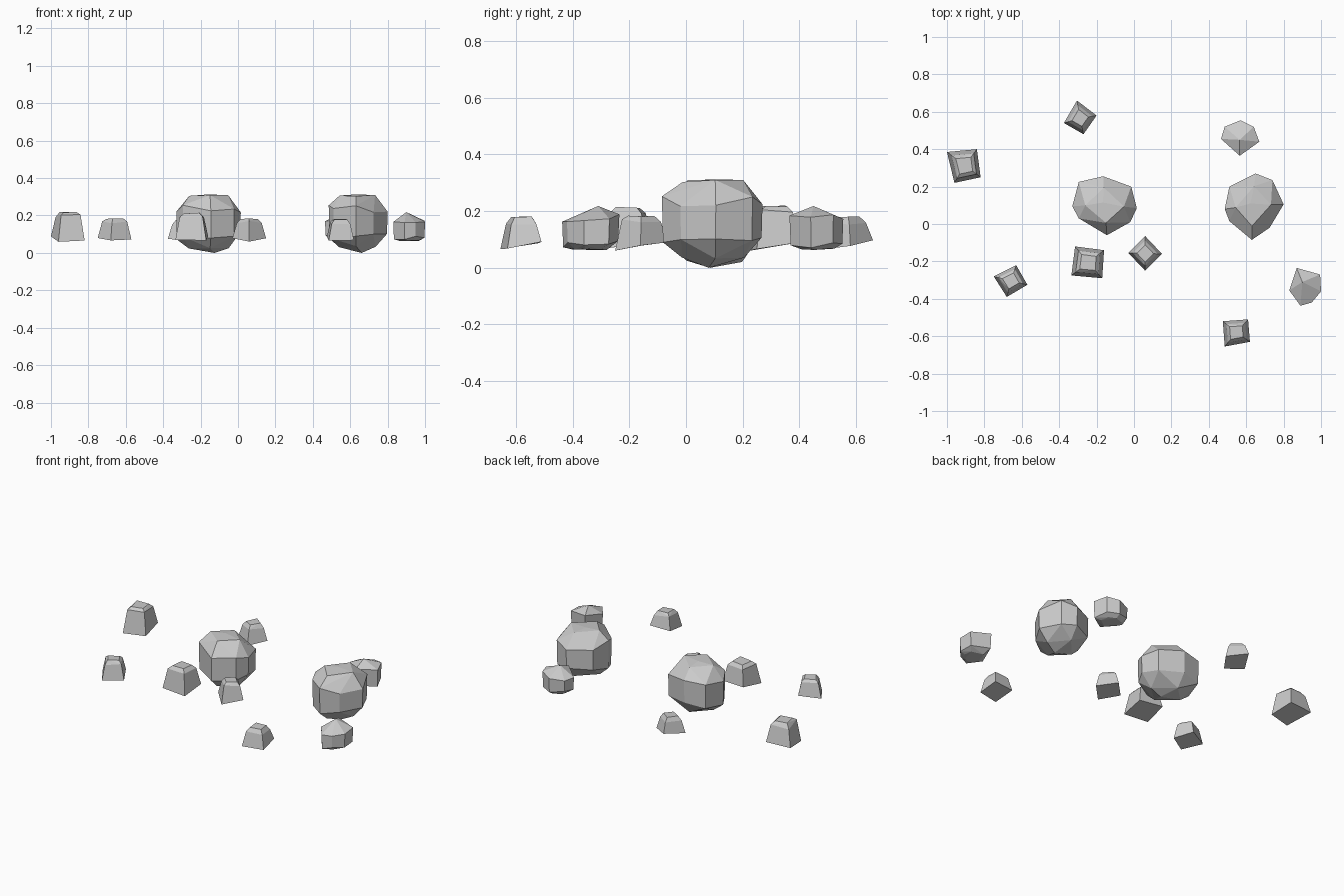
import bpy, bmesh, random
from mathutils import Vector

if "Cube" in bpy.data.objects:
    bpy.data.objects.remove(bpy.data.objects["Cube"])

random.seed(4)


def hull_rock(name, pts):
    """Flat-faced rock from the convex hull of its points."""
    bm = bmesh.new()
    for p in pts:
        bm.verts.new(p)
    res = bmesh.ops.convex_hull(bm, input=bm.verts[:])
    junk = {g for g in res["geom_interior"] + res["geom_unused"]
            if isinstance(g, bmesh.types.BMVert)}
    bmesh.ops.delete(bm, geom=list(junk), context='VERTS')
    bmesh.ops.dissolve_limit(bm, angle_limit=0.09, verts=bm.verts[:], edges=bm.edges[:])
    bmesh.ops.recalc_face_normals(bm, faces=bm.faces[:])
    me = bpy.data.meshes.new(name)
    bm.to_mesh(me)
    bm.free()
    ob = bpy.data.objects.new(name, me)
    bpy.context.collection.objects.link(ob)


def ring(outline, scale, z, jitter=0.0, slope=0.0, step=1):
    """Copy of the plan outline, scaled about its centre and set at height z."""
    c = sum((Vector(p) for p in outline), Vector((0, 0))) / len(outline)
    out = []
    for p in outline[::step]:
        q = c + (Vector(p) - c) * scale
        out.append((q.x, q.y, z + slope * (q.y - c.y) + random.uniform(-jitter, jitter)))
    return out


# Four-sided tapered stones: plan corners and top height
tapered = [
    ([(-1.0, .385), (-.84, .40), (-.82, .25), (-.96, .22)], .22),
    ([(-.75, -.28), (-.63, -.22), (-.57, -.325), (-.68, -.39)], .185),
    ([(-.305, .66), (-.20, .58), (-.27, .48), (-.375, .54)], .18),
    ([(-.315, -.12), (-.16, -.14), (-.17, -.29), (-.335, -.275)], .215),
    ([(.06, -.065), (.15, -.16), (.06, -.25), (-.03, -.155)], .185),
    ([(.475, -.52), (.61, -.51), (.62, -.63), (.485, -.655)], .182),
]
for i, (o, top) in enumerate(tapered):
    pts = ring(o, 1.0, .078, .004, .17)
    pts += ring(o, .74, top - .022, .008)
    pts += ring(o, .5, top - .002, .003)
    hull_rock(f"small_stone_{i + 1}", pts)

# Rounder small stones with steep sides and a low peak
rounded = [
    ([(.57, .555), (.64, .52), (.67, .44), (.565, .365), (.465, .455), (.485, .52)], (.565, .45)),
    ([(.87, -.235), (.995, -.27), (1.0, -.36), (.95, -.42), (.89, -.437), (.83, -.355)], (.90, -.31)),
]
for i, (o, peak) in enumerate(rounded):
    pts = ring(o, .96, .085, .012, .1)
    pts += ring(o, .6, .066, .003)
    pts += ring(o, 1.0, .175, .014)
    pts.append((*peak, .218))
    hull_rock(f"round_stone_{i + 1}", pts)

# Boulders: near-vertical belt, bevelled top and bottom
boulders = [
    [(-.165, .255), (-.015, .2), (.015, .085), (-.02, .01), (-.145, -.06),
     (-.295, .03), (-.33, .095), (-.295, .225)],
    [(.65, .27), (.74, .235), (.80, .105), (.725, -.02), (.63, -.085),
     (.51, .015), (.485, .08), (.51, .2)],
]
for i, o in enumerate(boulders):
    pts = ring(o, 1.0, .235, .02)
    pts += ring(o, .98, .09, .02)
    pts += ring(o, .6, .305, .006, step=2)
    pts += ring(o, .62, .03, .01, step=2)
    c = sum((Vector(p) for p in o), Vector((0, 0))) / len(o)
    pts += [(c.x + .03, c.y - .02, 0.0), (c.x - .01, c.y + .01, .312)]
    hull_rock(f"boulder_{i + 1}", pts)
